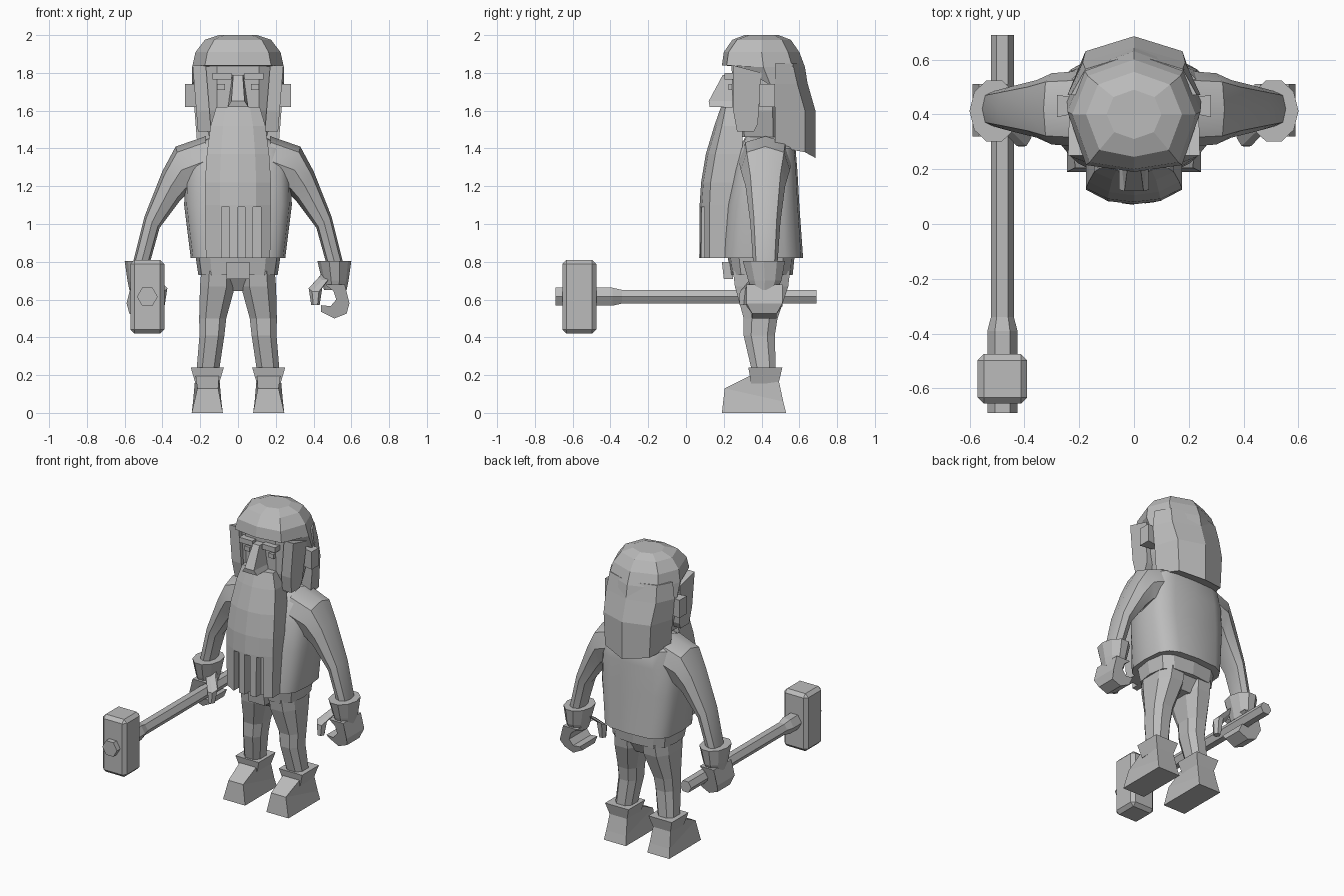
import bpy, bmesh, math
from mathutils import Vector as V

if "Cube" in bpy.data.objects:
    bpy.data.objects.remove(bpy.data.objects["Cube"])

grey = bpy.data.materials.new("stone grey")
grey.diffuse_color = (0.5, 0.5, 0.5, 1)
grey.use_nodes = True
grey.node_tree.nodes["Principled BSDF"].inputs["Base Color"].default_value = grey.diffuse_color


def finish(name, bm, smooth=0):
    bmesh.ops.recalc_face_normals(bm, faces=bm.faces)
    me = bpy.data.meshes.new(name)
    bm.to_mesh(me)
    bm.free()
    me.materials.append(grey)
    ob = bpy.data.objects.new(name, me)
    bpy.context.collection.objects.link(ob)
    if smooth:
        bpy.ops.object.select_all(action='DESELECT')
        ob.select_set(True)
        bpy.context.view_layer.objects.active = ob
        bpy.ops.object.shade_smooth_by_angle(angle=math.radians(smooth))
    return ob


def loft(name, rings, sx=1, smooth=0):
    """Skin a stack of equal-length rings and cap both ends."""
    bm = bmesh.new()
    rows = [[bm.verts.new((p[0] * sx, p[1], p[2])) for p in r] for r in rings]
    n = len(rows[0])
    for a, b in zip(rows, rows[1:]):
        for i in range(n):
            j = (i + 1) % n
            bm.faces.new((a[i], a[j], b[j], b[i]))
    bm.faces.new(rows[0])
    bm.faces.new(rows[-1])
    return finish(name, bm, smooth)


def ring(c, u, v, n=8, turn=0.0, power=1.0):
    """Ring round c with half-axes u and v; power under 1 makes it boxy."""
    pts = []
    for i in range(n):
        a = math.tau * (i + turn) / n
        k, s = math.cos(a), math.sin(a)
        k = math.copysign(abs(k) ** power, k)
        s = math.copysign(abs(s) ** power, s)
        pts.append(V(c) + V(u) * k + V(v) * s)
    return pts


def flat_ring(x0, x1, y0, y1, z, n=4, turn=0.5, power=1.0):
    k = math.sqrt(2) if n == 4 else 1
    return ring(((x0 + x1) / 2, (y0 + y1) / 2, z),
                ((x1 - x0) / 2 * k, 0, 0), (0, (y1 - y0) / 2 * k, 0), n, turn, power)


def box(name, x0, x1, y0, y1, z0, z1, sx=1, bevel=0):
    ob = loft(name, [flat_ring(x0, x1, y0, y1, z0), flat_ring(x0, x1, y0, y1, z1)], sx)
    if bevel:
        m = ob.modifiers.new("bevel", 'BEVEL')
        m.width, m.segments = bevel, 1
    return ob


def sym(half):
    """Complete a half outline running from the front to the back over x >= 0."""
    return half + [(-x, y, z) for x, y, z in reversed(half) if x > 0]


# Tunic, belt and hips
loft("tunic", [flat_ring(-w, w, f, b, z, 16, 0, 0.6) for w, f, b, z in (
    (.25, .18, .62, .82), (.285, .21, .60, 1.1), (.28, .25, .59, 1.28),
    (.25, .28, .58, 1.40), (.13, .32, .54, 1.47))], smooth=35)
loft("belt", [flat_ring(-w, w, f, b, z, 12, 0, 0.6) for w, f, b, z in (
    (.21, .235, .565, .73), (.225, .22, .575, .83))])
loft("hips", [flat_ring(-w, w, f, b, z, 8, 0.5, 0.8) for w, f, b, z in (
    (.07, .32, .50, .645), (.19, .25, .55, .74))])
loft("buckle", [flat_ring(-.06, .06, .20, .25, .71), flat_ring(-.06, .06, .19, .25, .80)])
loft("neck", [flat_ring(-.1, .1, .34, .52, z, 8) for z in (1.42, 1.56)])

# Limbs, one set for each side
for sx, side in ((1, "left"), (-1, "right")):
    arm = [((.17, 1.465), (.18, 1.2), .14), ((.33, 1.41), (.27, 1.16), .13),
           ((.40, 1.28), (.31, 1.12), .105), ((.495, 1.04), (.415, .98), .08),
           ((.555, .80), (.465, .80), .065), ((.555, .72), (.475, .72), .06)]
    rings = []
    for (ax, az), (bx, bz), w in arm:
        rings.append(ring(((ax + bx) / 2, .42, (az + bz) / 2),
                          ((ax - bx) / 2, 0, (az - bz) / 2), (0, w, 0), 8, 0, .8))
    loft(side + " arm", rings, sx, 35)
    loft(side + " cuff", [flat_ring(x0, x1, f, b, z, 10, 0) for x0, x1, f, b, z in (
        (.455, .575, .345, .485, .65), (.445, .585, .325, .51, .70),
        (.42, .60, .295, .53, .805))], sx)

    # Curled fist with a gap for a handle
    fist = ((.46, .68), (.565, .68), (.59, .58), (.575, .525), (.51, .50), (.44, .535),
            (.44, .57), (.49, .565), (.52, .60), (.505, .645))
    w = lambda z: .065 if z < .55 else .095
    loft(side + " fist", [[(x, .415 + s * w(z), z) for x, z in fist] for s in (-1, 1)], sx)
    loft(side + " thumb", [
        ring((.46, .37, .72), (.03, 0, 0), (0, .04, .02), 6),
        ring((.41, .315, .66), (.036, 0, 0), (0, .035, .02), 6),
        ring((.41, .305, .57), (.022, 0, 0), (0, .025, 0), 6)], sx)

    # Leg and boot
    loft(side + " leg", [flat_ring(x0, x1, f, b, z, 8, .5, .75) for x0, x1, f, b, z in (
        (.10, .225, .35, .48, .20), (.068, .208, .30, .475, .41),
        (.058, .21, .30, .49, .50), (.01, .207, .25, .55, .67),
        (.01, .20, .24, .56, .75))], sx)
    loft(side + " boot cuff", [flat_ring(.10, .225, .345, .49, .155),
                               flat_ring(.075, .25, .33, .51, .24)], sx)
    loft(side + " boot", [
        [(.08, .19, 0), (.245, .19, 0), (.245, .53, 0), (.08, .53, 0)],
        [(.105, .205, .13), (.215, .205, .13), (.238, .515, .06), (.088, .515, .06)],
        [(.10, .345, .20), (.225, .345, .20), (.225, .485, .20), (.10, .485, .20)]], sx)

    # Ear, eye, brow and side lock
    loft(side + " ear", [
        [(x, f, 1.62), (x, b, 1.62), (x, b, 1.74), (x, f, 1.74)]
        for x, f, b in ((.18, .41, .46), (.28, .39, .47))], sx)
    box(side + " eye", .07, .11, .225, .26, 1.71, 1.74, sx)
    box(side + " brow", .035, .135, .205, .26, 1.765, 1.80, sx)
    lock = ((.25, 1.84), (.40, 1.80), (.38, 1.53), (.36, 1.49), (.27, 1.49), (.25, 1.60))
    loft(side + " side lock", [[(x + (z - 1.65) * .08, y, z) for y, z in lock]
                               for x in (.155, .225)], sx)

# Head and nose
loft("head", [flat_ring(-w, w, f, .52, z, 8, .5, .6) for w, f, z in (
    (.16, .25, 1.46), (.20, .24, 1.60), (.20, .235, 1.84))])
loft("nose", [
    [(-.055, .125, 1.62), (.055, .125, 1.62), (.055, .26, 1.62), (-.055, .26, 1.62)],
    [(-.035, .12, 1.65), (.035, .12, 1.65), (.05, .26, 1.65), (-.05, .26, 1.65)],
    [(-.025, .195, 1.79), (.025, .195, 1.79), (.03, .26, 1.79), (-.03, .26, 1.79)]])

# Hair: cap with fringe, then the long back
cap = []
for hx, yf, yb, z, lift in ((.245, .25, .645, 1.735, .10), (.243, .19, .63, 1.83, .01),
                            (.225, .20, .60, 1.91, 0), (.175, .245, .555, 1.975, 0),
                            (.10, .31, .49, 2.0, 0)):
    m = (yf + yb) / 2
    cap.append(sym([(0, yf, z + lift), (hx * .72, yf + .025, z + lift), (hx, m, z),
                    (hx * .75, yb - (yb - m) * .3, z), (0, yb, z)]))
loft("hair cap", cap)
loft("back hair", [sym([(0, .47, z + .06 * e), (w, .47, z + .06 * e),
                        (w * .77, yb - .055, z + .03 * e), (0, yb, z)])
                   for w, yb, z, e in ((.215, .685, 1.35, 1), (.23, .685, 1.60, 0),
                                       (.243, .645, 1.74, 0), (.23, .62, 1.85, 0))])

# Beard with three slots cut in the lower front
beard = loft("beard", [sym([(0, yf, z), (w * .55, yf + .012, z), (w, ys, z), (w, yb, z),
                            (0, yb, z)]) for w, yf, ys, yb, z in (
    (.17, .07, .125, .22, .82), (.175, .072, .125, .25, 1.10), (.175, .08, .13, .27, 1.22),
    (.165, .105, .155, .30, 1.37), (.145, .15, .19, .30, 1.52), (.115, .185, .21, .28, 1.62))])
for x0, x1 in ((-.087, -.045), (0, .038), (.08, .122)):
    cutter = box("beard slot cutter", x0, x1, .03, .13, .78, 1.09)
    m = beard.modifiers.new("slot", 'BOOLEAN')
    m.operation, m.object, m.solver = 'DIFFERENCE', cutter, 'EXACT'
    bpy.context.view_layer.objects.active = beard
    bpy.ops.object.modifier_apply(modifier=m.name)
    bpy.data.objects.remove(cutter)

# Hammer held forward in the right hand
hex_ring = lambda y, r: ring((-.48, y, .615), (r, 0, 0), (0, 0, r), 6)
loft("hammer handle", [hex_ring(y, r) for y, r in (
    (-.48, .055), (-.39, .055), (-.34, .042), (.69, .042))])
loft("hammer peg", [hex_ring(-.69, .055), hex_ring(-.62, .055)])
box("hammer head", -.57, -.39, -.655, -.475, .42, .81, bevel=.022)
